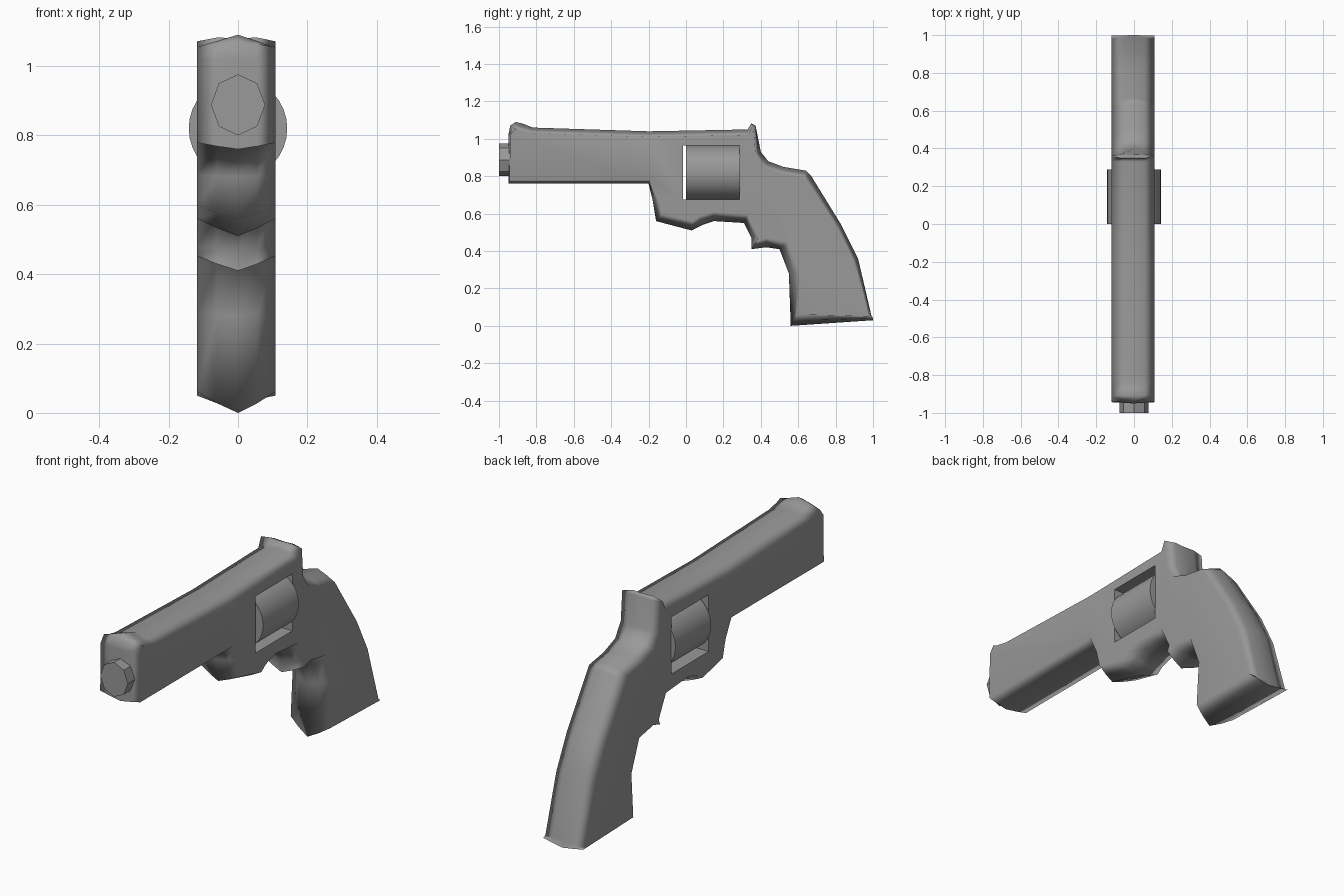
import bpy, bmesh, math
from mathutils import Vector

if "Cube" in bpy.data.objects:
    bpy.data.objects.remove(bpy.data.objects["Cube"], do_unlink=True)

steel = bpy.data.materials.new("grey_steel")
steel.use_nodes = True
GREY = (0.32, 0.32, 0.32, 1)
steel.diffuse_color = GREY
steel.node_tree.nodes["Principled BSDF"].inputs["Base Color"].default_value = GREY


def make_object(name, bm):
    bmesh.ops.recalc_face_normals(bm, faces=bm.faces)
    mesh = bpy.data.meshes.new(name)
    bm.to_mesh(mesh)
    bm.free()
    mesh.materials.append(steel)
    obj = bpy.data.objects.new(name, mesh)
    bpy.context.collection.objects.link(obj)
    return obj


def smooth(obj, degrees):
    bpy.ops.object.select_all(action="DESELECT")
    obj.select_set(True)
    bpy.context.view_layer.objects.active = obj
    bpy.ops.object.shade_smooth_by_angle(angle=math.radians(degrees))


def barrel_shape(name, sides, rx, rz, y0, y1, z):
    """Prism along y with a vertex at the top."""
    bm = bmesh.new()
    rings = []
    for y in (y0, y1):
        turns = [math.tau * i / sides for i in range(sides)]
        rings.append([bm.verts.new((rx * math.sin(a), y, z + rz * math.cos(a))) for a in turns])
    for i in range(sides):
        j = (i + 1) % sides
        bm.faces.new((rings[0][i], rings[0][j], rings[1][j], rings[1][i]))
    for ring in rings:
        bm.faces.new(ring)
    return make_object(name, bm)


# Centre ridge outline, clockwise from the muzzle: y, z, how far the side edge sits inside it
barrel_top = [(-.95, 1.02, .01), (-.94, 1.07, .03), (-.91, 1.09, .04), (-.87, 1.08, .04),
              (-.82, 1.06, .03), (-.2, 1.04, .03), (.33, 1.05, .03)]
hammer = [(.35, 1.08, .01), (.37, 1.07, .01)]
grip_back = [(.4, .93, .03), (.44, .88, .04), (.52, .85, .04), (.64, .83, .04), (.67, .8, .04),
             (.83, .54, .03), (.92, .36, .03), (.99, .06, .01), (1, .03, .02)]
grip_front = [(.56, 0, .07), (.55, .28, .06), (.5, .41, .06)]
trigger = [(.43, .42, .05), (.35, .41, .05), (.35, .47, .04)]
guard = [(.31, .55, .05), (.15, .56, .05), (.09, .54, .05), (.03, .51, .05),
         (-.16, .56, .05), (-.18, .68, .03), (-.2, .76, .02), (-.95, .76, .02)]
outline = barrel_top + hammer + grip_back + grip_front + trigger + guard


def body_layer(bm, x, amount):
    verts = []
    for i, (y, z, inset) in enumerate(outline):
        before, after = outline[i - 1], outline[(i + 1) % len(outline)]
        inward = Vector((after[1] - before[1], before[0] - after[0])).normalized()
        share = amount
        if (y, z, inset) in hammer and amount < 1:
            share = -.5 * amount
        verts.append(bm.verts.new((x, y + inward.x * inset * share, z + inward.y * inset * share)))
    return verts


# Frame, barrel and grip as one ridged body
bm = bmesh.new()
layers = [body_layer(bm, x, t) for x, t in ((-.118, 1), (-.06, .45), (0, 0), (.055, .45), (.108, 1))]
count = len(outline)
for a, b in zip(layers, layers[1:]):
    for i in range(count):
        j = (i + 1) % count
        bm.faces.new((a[i], a[j], b[j], b[i]))
bm.faces.new(layers[0])
bm.faces.new(layers[-1])
body = make_object("body", bm)

# Opening for the cylinder
bm = bmesh.new()
bmesh.ops.create_cube(bm, size=1)
bmesh.ops.scale(bm, vec=(1, .3, .29), verts=bm.verts)
bmesh.ops.translate(bm, vec=(0, .135, .82), verts=bm.verts)
cutter = make_object("window_cutter", bm)
cutter.hide_render = True
cutter.hide_set(True)
cut = body.modifiers.new("window", "BOOLEAN")
cut.object = cutter
cut.operation = "DIFFERENCE"
cut.solver = "EXACT"
smooth(body, 86)
weighted = body.modifiers.new("weighted_normals", "WEIGHTED_NORMAL")
weighted.keep_sharp = True

# Rotating cylinder and muzzle
cylinder = barrel_shape("cylinder", 32, .142, .145, 0, .288, .82)
smooth(cylinder, 40)
muzzle = barrel_shape("muzzle", 8, .078, .088, -1, -.94, .888)
